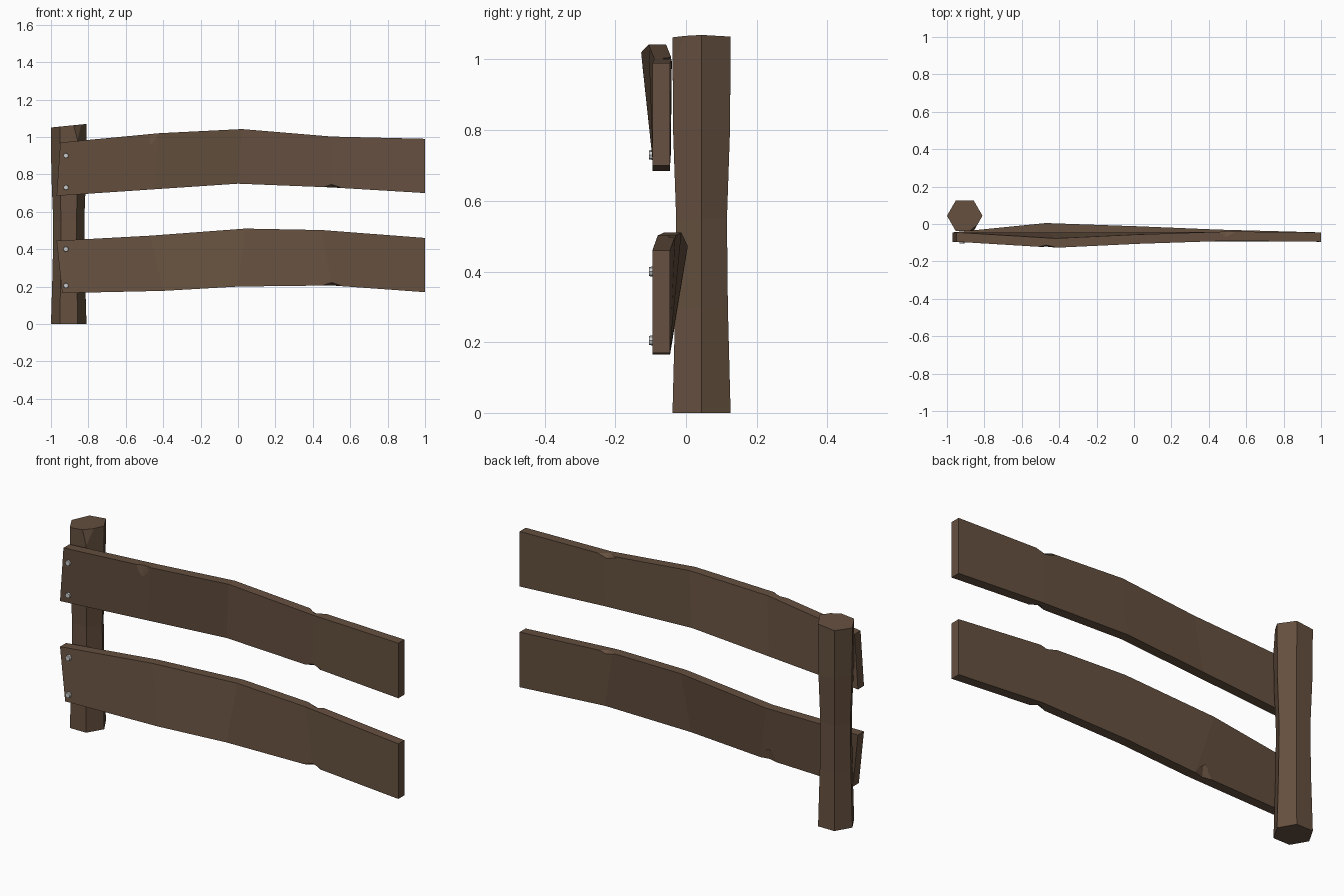
import bpy, bmesh, math
from mathutils import Vector

if "Cube" in bpy.data.objects:
    bpy.data.objects.remove(bpy.data.objects["Cube"])

wood = bpy.data.materials.new("brown_wood")
wood.diffuse_color = (0.13, 0.08, 0.05, 1)
wood.use_nodes = True
wood.node_tree.nodes["Principled BSDF"].inputs["Base Color"].default_value = wood.diffuse_color


def finish(bm, name, mat=None):
    bmesh.ops.recalc_face_normals(bm, faces=bm.faces[:])
    me = bpy.data.meshes.new(name)
    bm.to_mesh(me)
    bm.free()
    ob = bpy.data.objects.new(name, me)
    bpy.context.collection.objects.link(ob)
    if mat:
        me.materials.append(mat)
    return ob


def loft(rings):
    """Skin a list of equal-length point rings and cap both ends."""
    bm = bmesh.new()
    vr = [[bm.verts.new(p) for p in r] for r in rings]
    n = len(vr[0])
    for a, b in zip(vr, vr[1:]):
        for i in range(n):
            j = (i + 1) % n
            bm.faces.new((a[i], a[j], b[j], b[i]))
    bm.faces.new(vr[0])
    bm.faces.new(vr[-1])
    bmesh.ops.recalc_face_normals(bm, faces=bm.faces[:])
    return bm


def chip(ob, loc, size):
    """Carve a small faceted notch with an octahedron."""
    bm = bmesh.new()
    bmesh.ops.create_uvsphere(bm, u_segments=4, v_segments=2, radius=1)
    for v in bm.verts:
        v.co = Vector([c * s + l for c, s, l in zip(v.co, size, loc)])
    cutter = finish(bm, "chip_cutter", wood)
    cutter.hide_render = True
    mod = ob.modifiers.new("chip", 'BOOLEAN')
    mod.operation, mod.solver, mod.object = 'DIFFERENCE', 'EXACT', cutter
    bpy.context.view_layer.objects.active = ob
    bpy.ops.object.modifier_apply(modifier=mod.name)
    bpy.data.objects.remove(cutter)


# Hexagonal post, waisted, with an uneven top
rings = []
for z, r in [(0, .095), (.3, .086), (.55, .083), (.8, .093), (1.06, .095)]:
    ring = []
    for i in range(6):
        a = i * math.pi / 3
        x, y = r * math.cos(a), r * math.sin(a)
        ring.append((x - .905, y + .044, z + (.1 * x if z > 1 else 0)))
    rings.append(ring)
bm = loft(rings)
# Split corner at the top of the post
p, q, s = Vector((-.86, -.04, .98)), Vector((-.88, -.04, 1.06)), Vector((-.84, -.005, 1.07))
nrm = (q - p).cross(s - p)
if nrm.y > 0:
    nrm.negate()
cut = bmesh.ops.bisect_plane(bm, geom=bm.verts[:] + bm.edges[:] + bm.faces[:],
                             plane_co=p, plane_no=nrm, clear_outer=True)
bmesh.ops.holes_fill(bm, edges=[e for e in bm.edges if e.is_boundary], sides=0)
finish(bm, "post", wood)

# Warped rails: x bottom, x top, z bottom, z top, front y bottom, front y top
T = .05
rails = {
    "upper_rail": [(-.97, -.95, .685, .97, -.095, -.095), (-.45, -.42, .72, 1.02, -.095, -.127),
                   (0, .02, .75, 1.042, -.095, -.106), (.5, .5, .73, 1.002, -.093, -.09),
                   (1, 1, .70, .99, -.095, -.095)],
    "lower_rail": [(-.94, -.97, .165, .445, -.095, -.095), (-.4, -.47, .177, .472, -.095, -.045),
                   (0, .04, .20, .51, -.095, -.063), (.5, .45, .206, .502, -.093, -.08),
                   (1, 1, .17, .46, -.095, -.095)],
}
for name, stations in rails.items():
    ob = finish(loft([[(xb, yb, zb), (xt, yt, zt), (xt, yt + T, zt), (xb, yb + T, zb)]
                      for xb, xt, zb, zt, yb, yt in stations]), name, wood)
    _, _, zb, zt, yb, yt = stations[3]
    chip(ob, (.5, yb, zb), (.05, .025, .016))
    chip(ob, (.49, yt + T, zt), (.06, .03, .016))
    if name == "lower_rail":
        chip(ob, (-.45, -.043, .17), (.06, .014, .09))
    else:
        chip(ob, (-.47, -.124, 1.02), (.05, .012, .09))

# Bolt heads
for i, z in enumerate((.90, .73, .40, .205)):
    bm = bmesh.new()
    bmesh.ops.create_cone(bm, cap_ends=True, segments=8, radius1=.015, radius2=.013, depth=.02)
    ob = finish(bm, "bolt_%d" % (i + 1))
    ob.rotation_euler.x = math.pi / 2
    ob.location = (-.92, -.095, z)
